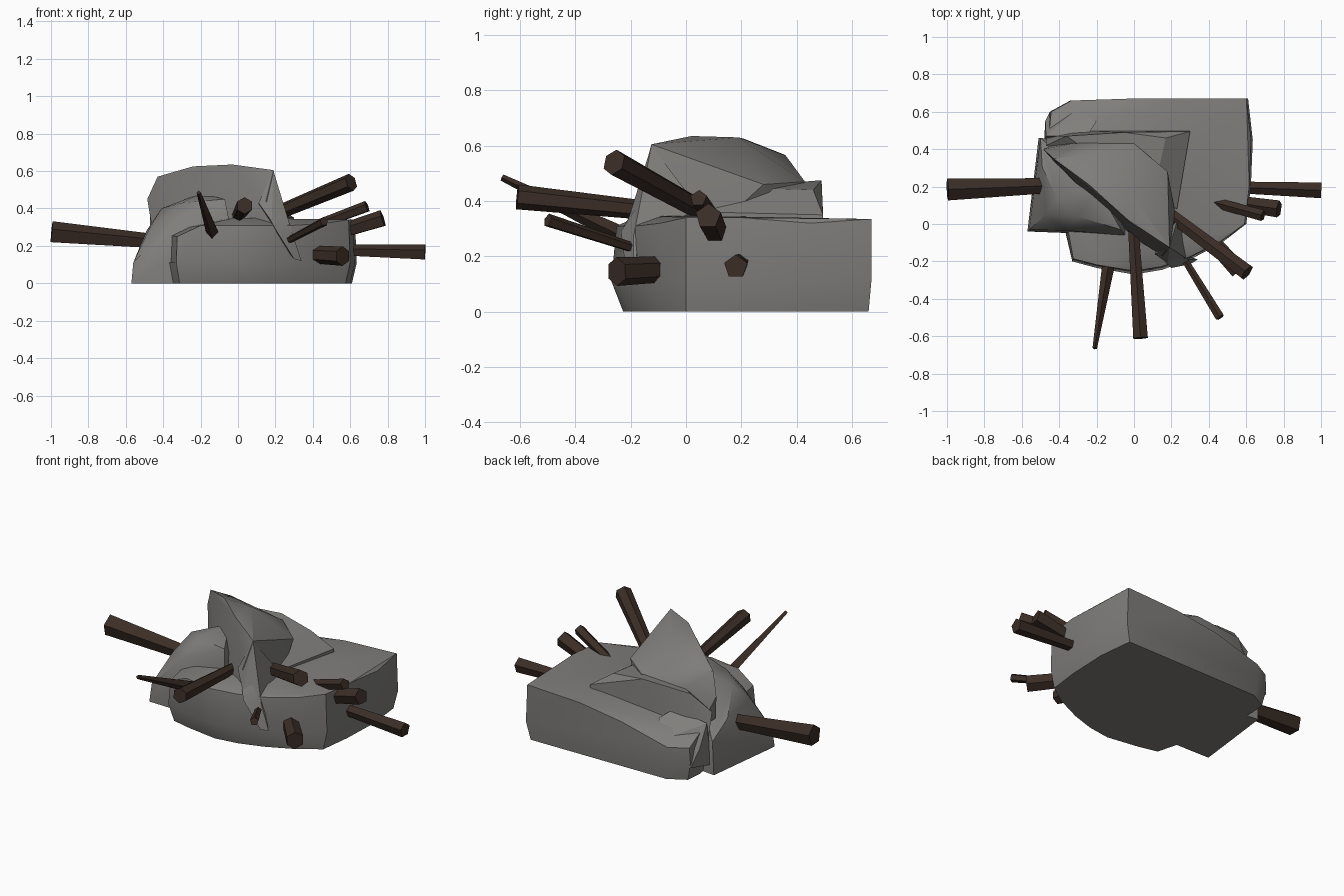
import bpy, bmesh, math
from mathutils import Vector, Matrix

wood = bpy.data.materials.new("dark_wood")
wood.diffuse_color = (0.043, 0.026, 0.019, 1)
stone = bpy.data.materials.new("grey_stone")
stone.diffuse_color = (0.215, 0.21, 0.2, 1)


def finish(name, bm, mat):
    bmesh.ops.recalc_face_normals(bm, faces=bm.faces)
    mesh = bpy.data.meshes.new(name)
    bm.to_mesh(mesh)
    bm.free()
    mesh.materials.append(mat)
    obj = bpy.data.objects.new(name, mesh)
    bpy.context.collection.objects.link(obj)
    return obj


def rock(name, points, angle=32):
    """Chiselled boulder: the hull of a few corner points."""
    bm = bmesh.new()
    for p in points:
        bm.verts.new(p)
    bmesh.ops.convex_hull(bm, input=bm.verts)
    bmesh.ops.delete(bm, geom=[v for v in bm.verts if not v.link_faces], context='VERTS')
    bmesh.ops.dissolve_limit(bm, angle_limit=math.radians(4), verts=bm.verts, edges=bm.edges)
    obj = finish(name, bm, stone)
    bpy.ops.object.select_all(action='DESELECT')
    obj.select_set(True)
    bpy.context.view_layer.objects.active = obj
    bpy.ops.object.shade_smooth_by_angle(angle=math.radians(angle))


def stake(name, base, tip, r_base, r_tip, sides=6):
    """Tapered timber, buried a little way into the rock."""
    base, tip = Vector(base), Vector(tip)
    axis = (tip - base).normalized()
    base = base - axis * 0.05
    bm = bmesh.new()
    bmesh.ops.create_cone(
        bm, cap_ends=True, segments=sides, radius1=r_base, radius2=r_tip,
        depth=(tip - base).length,
        matrix=Matrix.Translation((base + tip) / 2) @ axis.to_track_quat('Z', 'Y').to_matrix().to_4x4())
    finish(name, bm, wood)


# Broad base slab: plan outline (x, y) with its rim height
outline = [(-0.33, -0.20, 0.25), (-0.20, -0.235, 0.31), (0.0, -0.27, 0.31), (0.15, -0.245, 0.31),
           (0.30, -0.19, 0.31), (0.47, -0.10, 0.32), (0.60, 0.0, 0.34), (0.625, 0.20, 0.34),
           (0.635, 0.45, 0.32), (0.61, 0.67, 0.335), (0.25, 0.67, 0.32), (-0.03, 0.67, 0.28),
           (-0.34, 0.66, 0.2), (-0.45, 0.60, 0.2), (-0.46, 0.50, 0.27), (-0.37, -0.03, 0.22)]
slab = []
for x, y, h in outline:
    foot_y = y * (0.84 if y < 0 else 0.985)
    rim_y = y * (0.93 if y < 0 else 1)
    slab += [(0.06 + (x - 0.06) * 0.955, foot_y, 0), (x, y, 0.11),
             (0.02 + (x - 0.02) * 0.985, rim_y, h)]
slab += [(-0.02, -0.16, 0.35), (0.2, 0.0, 0.35)]
rock("base_slab", slab, 40)

# Sloping boulder on the left
rock("left_boulder", [
    (-0.57, -0.04, 0), (-0.51, 0.46, 0), (-0.1, -0.05, 0), (0.0, 0.4, 0),
    (-0.56, -0.03, 0.11), (-0.50, 0.46, 0.2), (-0.47, 0.05, 0.30), (-0.49, 0.3, 0.28),
    (-0.41, 0.14, 0.40), (-0.30, 0.04, 0.43), (-0.07, -0.03, 0.45), (-0.2, 0.2, 0.48),
    (-0.36, -0.035, 0.31), (-0.05, -0.06, 0.35)])

# Crest: diagonal cliff in front, slope behind
rock("crest_rock", [
    (-0.43, 0.35, 0.57), (-0.30, 0.36, 0.565), (-0.24, 0.21, 0.625), (-0.03, 0.02, 0.635),
    (-0.04, 0.19, 0.63), (0.19, -0.125, 0.605), (-0.485, 0.4, 0.45), (-0.46, 0.37, 0.3),
    (-0.22, 0.12, 0.3), (-0.02, -0.06, 0.3), (0.15, -0.17, 0.44), (0.19, -0.18, 0.25),
    (-0.28, 0.44, 0.45), (0.0, 0.43, 0.47), (0.18, 0.28, 0.46), (0.22, 0.06, 0.38),
    (0.22, 0.05, 0.25), (0.0, 0.43, 0.25), (-0.4, 0.44, 0.25)], 25)

# Jagged spur in two pieces, hooking down over the front rim
rock("front_spur", [
    (0.19, -0.125, 0.60), (0.11, -0.16, 0.43), (0.24, 0.05, 0.37), (0.29, -0.19, 0.27),
    (0.18, -0.21, 0.33), (0.16, 0.0, 0.3), (0.23, -0.19, 0.25)], 25)
rock("spur_tip", [
    (0.15, -0.185, 0.38), (0.24, -0.15, 0.42), (0.29, -0.19, 0.27), (0.34, -0.19, 0.12),
    (0.30, -0.215, 0.13), (0.20, -0.235, 0.29), (0.24, -0.15, 0.2)], 25)

# Ledge behind the crest
rock("rear_ledge", [
    (-0.47, 0.42, 0.36), (-0.36, 0.47, 0.46), (-0.05, 0.49, 0.475), (0.17, 0.46, 0.44),
    (0.30, 0.495, 0.35), (0.25, 0.3, 0.37), (0.23, 0.08, 0.36), (0.1, 0.15, 0.45),
    (-0.47, 0.47, 0.15), (-0.3, 0.5, 0.2), (0.3, 0.5, 0.25), (0.23, 0.08, 0.25)], 25)

# Rough lump at the rear left corner
rock("rear_lump", [
    (-0.47, 0.47, 0.31), (-0.475, 0.55, 0.18), (-0.45, 0.60, 0.08), (-0.3, 0.62, 0.23),
    (-0.2, 0.55, 0.3), (-0.25, 0.47, 0.34), (-0.48, 0.44, 0.05), (-0.3, 0.5, 0.05)], 25)

# Timbers: base, tip, base radius, tip radius, sides
timbers = {
    "left_stake": ((-0.45, 0.205, 0.222), (-0.997, 0.185, 0.270), 0.040, 0.062, 5),
    "right_stake": ((0.58, 0.195, 0.175), (1.0, 0.18, 0.163), 0.032, 0.044, 5),
    "upper_right_stake": ((0.22, 0.03, 0.38), (0.605, -0.26, 0.54), 0.038, 0.048, 6),
    "side_stake_a": ((0.45, 0.11, 0.32), (0.69, 0.045, 0.41), 0.028, 0.032, 5),
    "side_stake_b": ((0.50, 0.12, 0.26), (0.775, 0.08, 0.345), 0.038, 0.048, 5),
    "thin_front_stake": ((0.27, -0.19, 0.23), (0.46, -0.50, 0.33), 0.018, 0.025, 5),
    "pointed_front_stake": ((-0.13, -0.18, 0.25), (-0.21, -0.665, 0.485), 0.038, 0.012, 4),
    "centre_front_stake": ((0.0, -0.08, 0.36), (0.035, -0.61, 0.415), 0.032, 0.045, 6),
    "low_front_stake": ((0.38, -0.05, 0.155), (0.56, -0.25, 0.145), 0.045, 0.052, 6),
}
for name, spec in timbers.items():
    stake(name, *spec)
